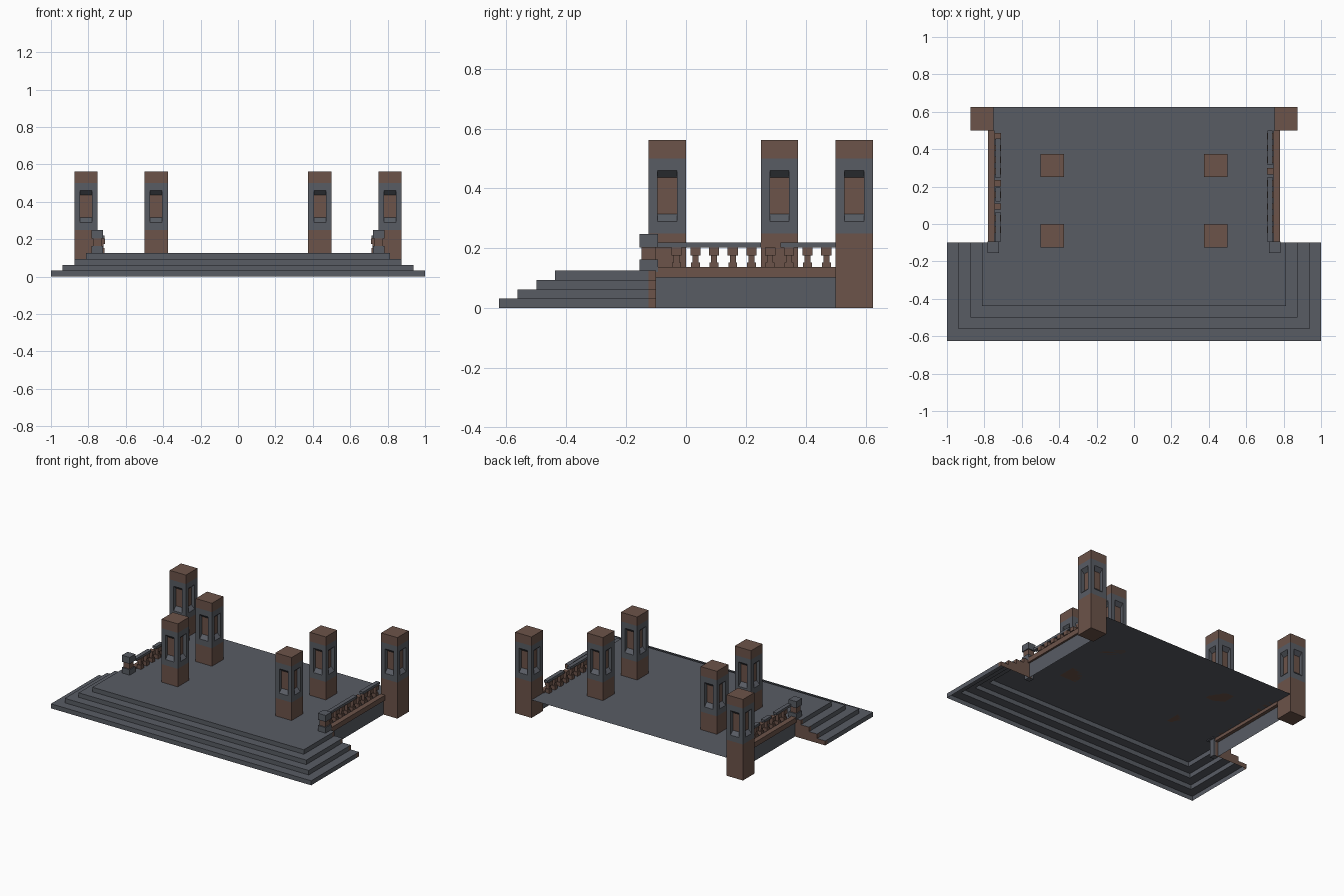
import bpy, bmesh
from mathutils import Matrix, Vector

if "Cube" in bpy.data.objects:
    bpy.data.objects.remove(bpy.data.objects["Cube"])


def material(name, rgb):
    m = bpy.data.materials.new(name)
    m.diffuse_color = (*rgb, 1)
    m.use_nodes = True
    m.node_tree.nodes["Principled BSDF"].inputs["Base Color"].default_value = m.diffuse_color
    return m


STONE, BROWN = 0, 1
MATS = [material("grey_stone", (0.098, 0.107, 0.127)),
        material("brown_brick", (0.150, 0.087, 0.067))]


def quad(bm, pts, mat=STONE):
    f = bm.faces.new([bm.verts.new(p) for p in pts])
    f.material_index = mat


def box(bm, x, y, z, mat=STONE):
    size = (x[1] - x[0], y[1] - y[0], z[1] - z[0])
    mid = ((x[0] + x[1]) / 2, (y[0] + y[1]) / 2, (z[0] + z[1]) / 2)
    m = Matrix.Translation(mid) @ Matrix.Diagonal((*size, 1))
    verts = bmesh.ops.create_cube(bm, size=1, matrix=m)["verts"]
    for f in {f for v in verts for f in v.link_faces}:
        f.material_index = mat


def finish(name, bm, mirror=False, loc=(0, 0, 0)):
    bmesh.ops.remove_doubles(bm, verts=bm.verts, dist=1e-5)
    me = bpy.data.meshes.new(name)
    bm.to_mesh(me)
    bm.free()
    for m in MATS:
        me.materials.append(m)
    ob = bpy.data.objects.new(name, me)
    ob.location = loc
    bpy.context.collection.objects.link(ob)
    if mirror:
        ob.modifiers.new("mirror", 'MIRROR')
    return ob


# Hollow stepped base: treads, risers and brown back ends, right half mirrored
BACK, TRIM = -0.1, -0.125
bm = bmesh.new()
for i in range(4):
    hx, fy = 1 - 0.0625 * i, -0.625 + 0.0625 * i
    z0, z1 = 0.03125 * i, 0.03125 * (i + 1)
    nx, ny = hx - 0.0625, fy + 0.0625
    quad(bm, [(0, fy, z0), (hx, fy, z0), (hx, fy, z1), (0, fy, z1)])
    quad(bm, [(hx, fy, z0), (hx, TRIM, z0), (hx, TRIM, z1), (hx, fy, z1)])
    quad(bm, [(hx, TRIM, z0), (hx, BACK, z0), (hx, BACK, z1), (hx, TRIM, z1)], BROWN)
    quad(bm, [(hx, BACK, 0), (nx, BACK, 0), (nx, BACK, z1), (hx, BACK, z1)], BROWN)
    if i < 3:
        quad(bm, [(0, fy, z1), (hx, fy, z1), (nx, ny, z1), (0, ny, z1)])
        quad(bm, [(hx, fy, z1), (hx, BACK, z1), (nx, BACK, z1), (nx, ny, z1)])
    else:
        quad(bm, [(0, fy, z1), (hx, fy, z1), (hx, BACK, z1), (0, BACK, z1)])
finish("steps", bm, True)

# Terrace floor sheet, open at the back
bm = bmesh.new()
quad(bm, [(0, BACK, 0.125), (0.75, BACK, 0.125), (0.75, 0.625, 0.125), (0, 0.625, 0.125)])
finish("terrace_floor", bm, True)

# Side walls with brown ledge
bm = bmesh.new()
quad(bm, [(0.768, BACK, 0), (0.768, 0.5, 0), (0.768, 0.5, 0.105), (0.768, BACK, 0.105)])
finish("side_wall", bm, True)
bm = bmesh.new()
box(bm, (0.745, 0.781), (BACK, 0.5), (0.103, 0.138), BROWN)
finish("side_ledge", bm, True)

# Railing end posts
bm = bmesh.new()
box(bm, (0.735, 0.773), (-0.14, -0.1), (0, 0.124))
box(bm, (0.723, 0.783), (-0.156, -0.094), (0.12, 0.163))
box(bm, (0.73, 0.776), (-0.148, -0.102), (0.163, 0.203), BROWN)
box(bm, (0.723, 0.783), (-0.156, -0.094), (0.203, 0.248))
finish("railing_post", bm, True)

# Balusters
bm = bmesh.new()
cx = 0.728
for i in range(9):
    cy = -0.03125 + 0.0625 * i
    for w, za, zb in ((0.015, 0.125, 0.153), (0.01, 0.153, 0.175), (0.017, 0.175, 0.203)):
        box(bm, (cx - w, cx + w), (cy - w, cy + w), (za, zb), BROWN)
finish("balusters", bm, True)

# Handrails, broken differently on each side
RAILS = {"right": (1, [(-0.095, 0.25), (0.315, 0.5)]),
         "left": (-1, [(-0.095, 0.065), (0.12, 0.195), (0.245, 0.457)])}
for side, (s, parts) in RAILS.items():
    bm = bmesh.new()
    for y in parts:
        box(bm, sorted((s * 0.713, s * 0.741)), y, (0.203, 0.219))
    finish(side + "_handrail", bm)


# Square pillars with a sloped niche in each side
def pillar(name, x, y, base):
    bm = bmesh.new()
    H, D, W = 0.0625, 0.0375, 0.0325
    LO, HI, TOP = 0.25, 0.5, 0.5625
    A, B, C, E = 0.29, 0.46, 0.315, 0.437      # opening and back panel heights
    for k in range(4):
        rot = Matrix.Rotation(k * 1.5707963268, 3, 'Z')

        def panel(pts, mat=STONE):
            quad(bm, [rot @ Vector((u, -d, z)) for u, d, z in pts], mat)

        def flat(u0, u1, z0, z1, d=H, mat=STONE):
            panel([(u0, d, z0), (u1, d, z0), (u1, d, z1), (u0, d, z1)], mat)

        flat(-H, H, base, LO, mat=BROWN)
        flat(-H, H, HI, TOP, mat=BROWN)
        flat(-H, H, LO, A)
        flat(-H, H, B, HI)
        flat(-H, -W, A, B)
        flat(W, H, A, B)
        flat(-W, W, C, E, D, BROWN)
        panel([(-W, H, A), (W, H, A), (W, D, C), (-W, D, C)])
        panel([(-W, D, E), (W, D, E), (W, H, B), (-W, H, B)])
        panel([(-W, H, A), (-W, D, C), (-W, D, E), (-W, H, B)])
        panel([(W, D, C), (W, H, A), (W, H, B), (W, D, E)])
    quad(bm, [(-H, -H, TOP), (H, -H, TOP), (H, H, TOP), (-H, H, TOP)], BROWN)
    quad(bm, [(-H, H, base), (H, H, base), (H, -H, base), (-H, -H, base)], BROWN)
    finish(name, bm, loc=(x, y, 0))


for s, side in ((1, "right"), (-1, "left")):
    pillar(side + "_back_pillar", s * 0.8125, 0.5625, 0)
    pillar(side + "_middle_pillar", s * 0.4375, 0.3125, 0.125)
    pillar(side + "_front_pillar", s * 0.4375, -0.0625, 0.125)
